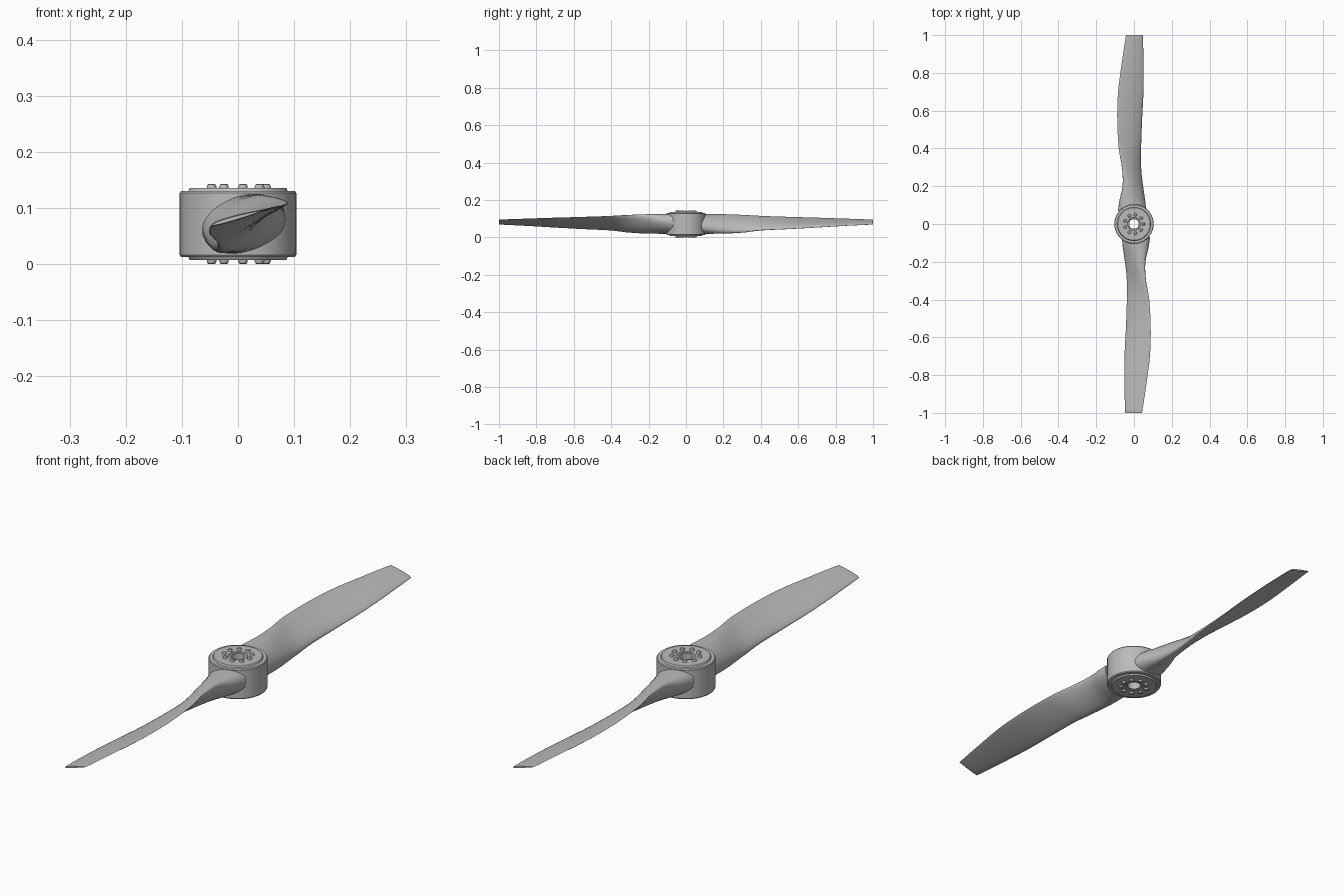
import bpy, bmesh
from math import sin, cos, pi, radians

cube = bpy.data.objects.get("Cube")
if cube:
    bpy.data.objects.remove(cube)

grey = bpy.data.materials.new("light_grey")
grey.use_nodes = True
colour = (0.5, 0.5, 0.5, 1)
grey.diffuse_color = colour
grey.node_tree.nodes["Principled BSDF"].inputs["Base Color"].default_value = colour

MID = 0.0715  # height of the hub's middle plane


def make_object(name, bm, angle=35):
    bmesh.ops.recalc_face_normals(bm, faces=bm.faces[:])
    mesh = bpy.data.meshes.new(name)
    bm.to_mesh(mesh)
    bm.free()
    mesh.materials.append(grey)
    obj = bpy.data.objects.new(name, mesh)
    bpy.context.collection.objects.link(obj)
    bpy.ops.object.select_all(action='DESELECT')
    obj.select_set(True)
    bpy.context.view_layer.objects.active = obj
    bpy.ops.object.shade_smooth_by_angle(angle=radians(angle))
    return obj


def loft(bm, rings, closed=False):
    """Skin a list of vertex rings with quads."""
    pairs = list(zip(rings, rings[1:]))
    if closed:
        pairs.append((rings[-1], rings[0]))
    for a, b in pairs:
        for i in range(len(a)):
            j = (i + 1) % len(a)
            bm.faces.new((a[i], a[j], b[j], b[i]))


def lathe(name, profile, sides, closed=False, centre=(0, 0)):
    """Turn a (radius, z) profile round a vertical axis."""
    bm = bmesh.new()
    rings = [[bm.verts.new((centre[0] + r * cos(2 * pi * i / sides),
                            centre[1] + r * sin(2 * pi * i / sides), z))
              for i in range(sides)] for r, z in profile]
    loft(bm, rings, closed)
    if not closed:
        bm.faces.new(rings[0])
        bm.faces.new(rings[-1])
    return make_object(name, bm)


# Hub drum with raised end plates and a centre bore, mirrored about MID
upper = [(0.104, 0.055), (0.1015, 0.0585), (0.089, 0.0585),
         (0.086, 0.064), (0.034, 0.064), (0.032, 0.061), (0.025, 0.061)]
profile = [(r, MID + h) for r, h in upper]
profile += [(r, MID - h) for r, h in reversed(upper)]
lathe("hub", profile, 64, closed=True)

# Nine bolt heads on each end plate
for side, label in ((1, "top"), (-1, "bottom")):
    for k in range(9):
        a = 2 * pi * k / 9
        head = [(0.0085, 0.062), (0.0085, 0.067), (0.0065, 0.0708), (0.004, MID)]
        lathe(f"{label}_bolt_{k + 1}", [(r, MID + side * h) for r, h in head],
              12, centre=(0.05 * cos(a), 0.05 * sin(a)))

# Blade stations: distance, x centre, half chord, pitch, half thickness, z centre
stations = [
    (0.07, 0.010, 0.076, 14, 0.052, 0.072),
    (0.12, 0.009, 0.073, 26, 0.047, 0.072),
    (0.20, 0.007, 0.068, 43, 0.034, 0.072),
    (0.30, 0.014, 0.067, 43, 0.021, 0.073),
    (0.40, 0.022, 0.070, 33, 0.015, 0.076),
    (0.55, 0.023, 0.073, 26, 0.011, 0.077),
    (0.70, 0.017, 0.072, 21, 0.009, 0.079),
    (0.85, 0.007, 0.061, 18, 0.0075, 0.081),
    (0.985, -0.001, 0.048, 16, 0.006, 0.082),
    (1.00, -0.002, 0.046, 16, 0.004, 0.082),
]


def spline(a, b, c, d, t):
    """Smooth blend from b to c."""
    return b + t / 2 * (c - a + t * (2 * a - 5 * b + 4 * c - d
                                     + t * (3 * (b - c) + d - a)))


def blade_station(i, t):
    last = len(stations) - 1
    four = [stations[min(max(i + k, 0), last)] for k in (-1, 0, 1, 2)]
    return [spline(*values, t) for values in zip(*four)]


def section(bm, dist, xc, chord, pitch, thick, zc, n=40):
    """Round at the root, a flat-bottomed aerofoil further out."""
    foil = min(max((dist - 0.15) / 0.3, 0), 1)
    p, ring = radians(pitch), []
    for k in range(n):
        u, v = cos(2 * pi * k / n), sin(2 * pi * k / n)
        h = thick * v * (1 - 0.35 * foil * u)
        if v < 0:
            h *= 1 - 0.45 * foil
        ring.append(bm.verts.new((xc + chord * u * cos(p) - h * sin(p), -dist,
                                  zc + chord * u * sin(p) + h * cos(p))))
    return ring


bm = bmesh.new()
rings = [section(bm, *blade_station(i, s / 5))
         for i in range(len(stations) - 2) for s in range(5)]
rings += [section(bm, *st) for st in stations[-2:]]
loft(bm, rings)
bm.faces.new(rings[0])
bm.faces.new(rings[-1])
front_blade = make_object("front_blade", bm, 40)

# Opposite blade is the same shape turned half way round
back_blade = front_blade.copy()
back_blade.name = "back_blade"
back_blade.rotation_euler.z = pi
bpy.context.collection.objects.link(back_blade)
